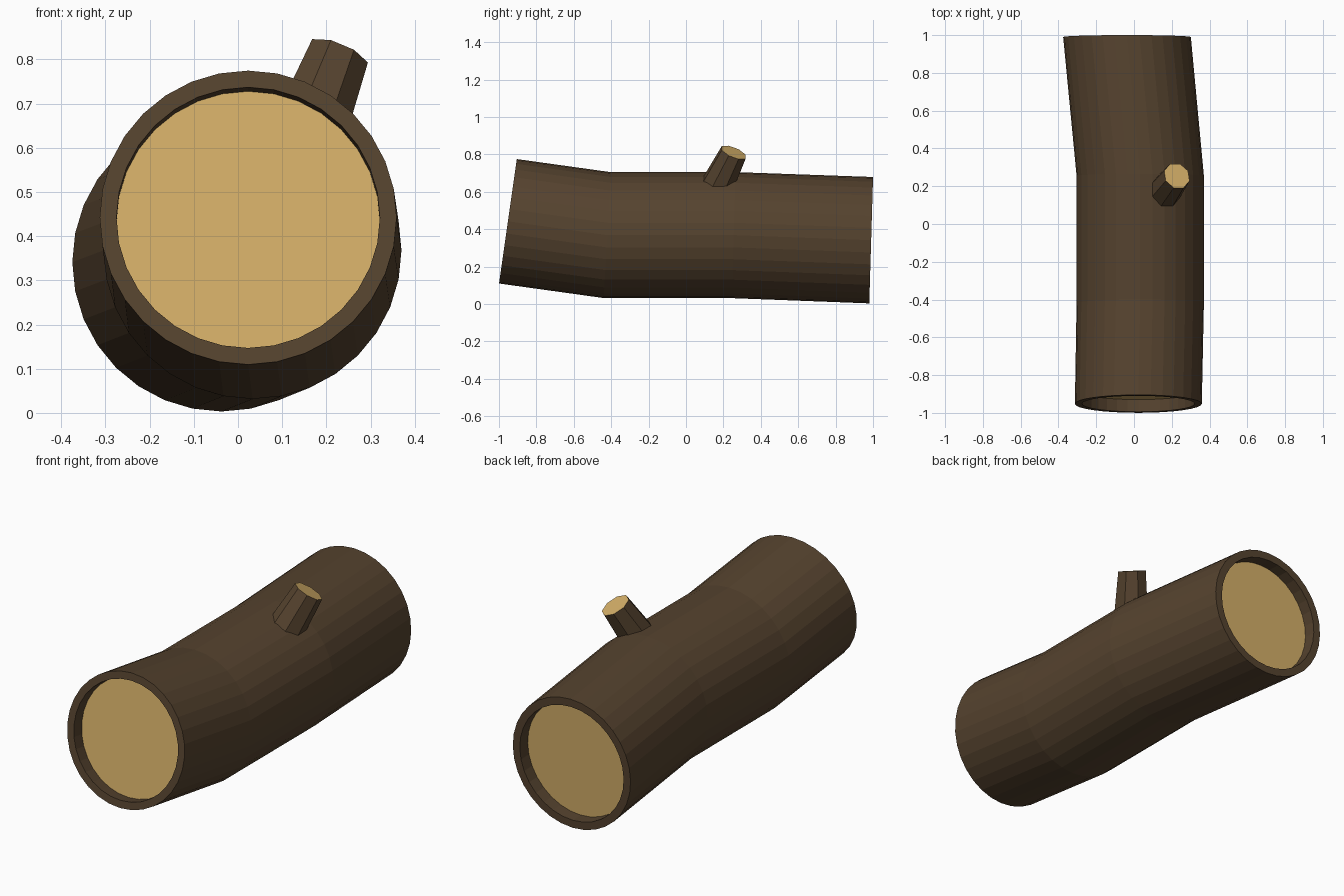
import bpy, bmesh, math
from mathutils import Vector

cube = bpy.data.objects.get("Cube")
if cube:
    bpy.data.objects.remove(cube, do_unlink=True)


def material(name, colour):
    mat = bpy.data.materials.new(name)
    mat.use_nodes = True
    mat.diffuse_color = (*colour, 1)
    mat.node_tree.nodes["Principled BSDF"].inputs["Base Color"].default_value = (*colour, 1)
    return mat


bark = material("dark bark", (0.092, 0.056, 0.028))
wood = material("cut wood", (0.66, 0.43, 0.14))


def tube(name, rings, sides, capped, turn=0.0):
    """Skin a row of rings, each (centre, right, up, radius); capped lists the ends closed with cut wood."""
    bm = bmesh.new()
    loops = []
    for centre, right, up, radius in rings:
        angles = [turn + math.tau * i / sides for i in range(sides)]
        loops.append([bm.verts.new(centre + radius * (right * math.cos(a) + up * math.sin(a)))
                      for a in angles])
    for a, b in zip(loops, loops[1:]):
        for i in range(sides):
            j = (i + 1) % sides
            bm.faces.new((a[i], a[j], b[j], b[i]))
    for end in (0, -1):
        face = bm.faces.new(loops[end])
        face.material_index = 1 if end in capped else 0
    bmesh.ops.recalc_face_normals(bm, faces=bm.faces)
    mesh = bpy.data.meshes.new(name)
    bm.to_mesh(mesh)
    bm.free()
    mesh.materials.append(bark)
    mesh.materials.append(wood)
    obj = bpy.data.objects.new(name, mesh)
    bpy.context.collection.objects.link(obj)
    return obj


def log_ring(x, y, z, lean, radius, depth=0.0):
    """Ring leaning back by lean, moved along its own axis by depth."""
    up = Vector((0, lean, 1)).normalized()
    right = Vector((1, 0, 0))
    return Vector((x, y, z)) + up.cross(right) * -depth * -1, right, up, radius


# Bent trunk with a recessed cut face inside the bark rim at each end
front = (0.023, -0.952, 0.442, 0.143)
back = (-0.037, 0.99, 0.341, 0.03)
recess, hole = 0.065, 0.298


def along(end, radius, depth):
    x, y, z, lean = end
    axis = Vector((0, 1, -lean)).normalized() * depth
    return log_ring(x, y + axis.y, z + axis.z, lean, radius)


tube("log_trunk", [
    along(front, hole, recess),
    along(front, hole, 0),
    along(front, 0.336, 0),
    log_ring(0.033, -0.42, 0.368, 0.06, 0.337),
    log_ring(0.033, 0.255, 0.368, 0.03, 0.337),
    along(back, 0.338, 0),
    along(back, hole, 0),
    along(back, hole, -recess),
], 32, (0, -1))

# Sawn-off branch stub, leaning back and to the side
tip_axis = Vector((0.42, 0.42, 1)).normalized()
tip_right = Vector((0, 1, 0)).cross(tip_axis).normalized()
tip_up = tip_axis.cross(tip_right)
tube("branch_stub", [
    (Vector((0.15, 0.155, 0.61)), tip_right, tip_up, 0.092),
    (Vector((0.227, 0.255, 0.81)), tip_right, tip_up, 0.074),
], 8, (-1,), math.pi / 8)
